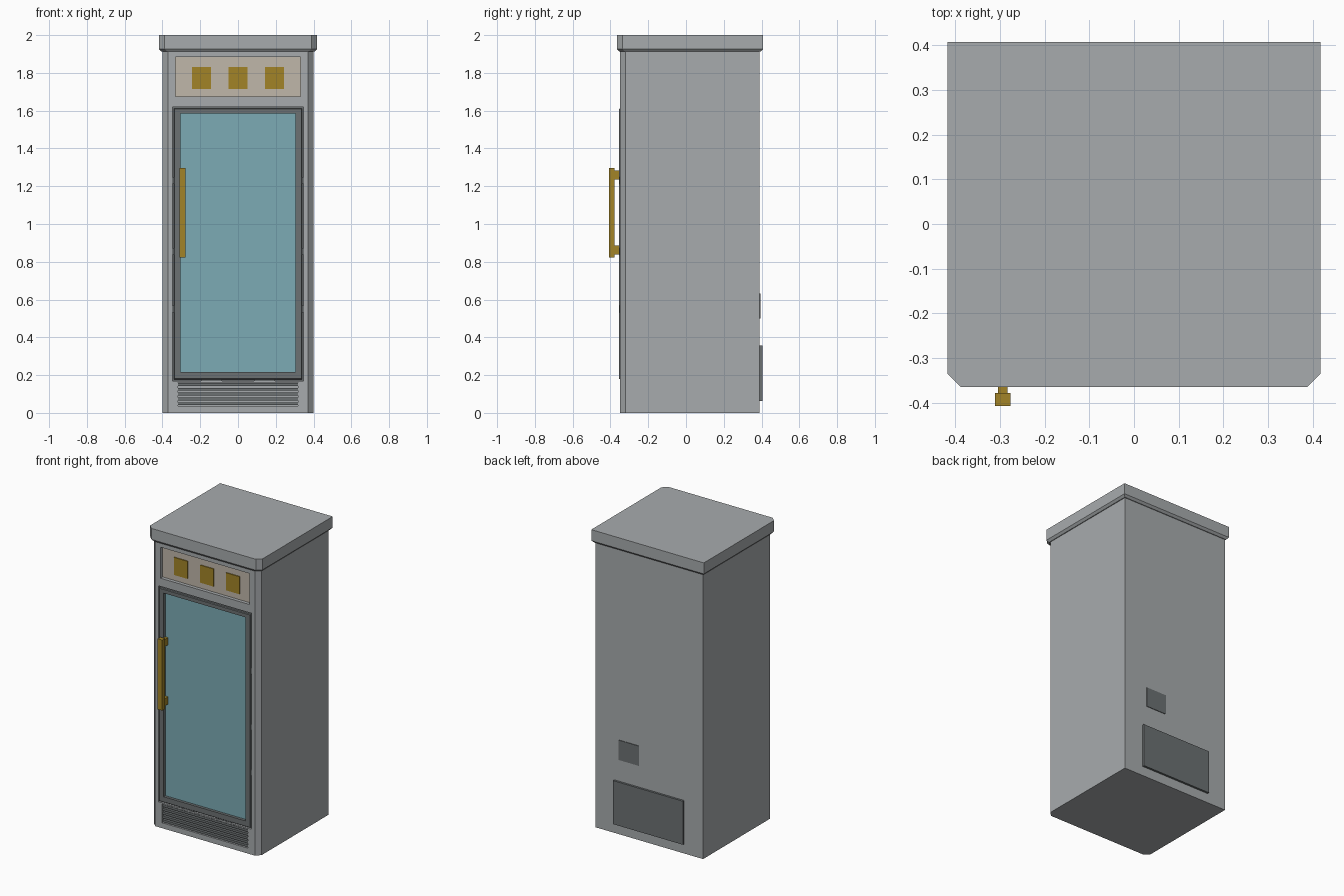
import bpy, bmesh

if "Cube" in bpy.data.objects:
    bpy.data.objects.remove(bpy.data.objects["Cube"])


def material(name, r, g, b):
    m = bpy.data.materials.new(name)
    m.diffuse_color = (r, g, b, 1)
    m.use_nodes = True
    m.node_tree.nodes["Principled BSDF"].inputs["Base Color"].default_value = m.diffuse_color
    return m


STEEL = material("steel_grey", 0.39, 0.41, 0.42)
DARK = material("dark_grey", 0.15, 0.165, 0.17)
GOLD = material("brass", 0.36, 0.23, 0.02)
BEIGE = material("beige", 0.53, 0.475, 0.40)
GLASS = material("glass_blue", 0.20, 0.41, 0.46)


def finish(name, bm, mat=None):
    bmesh.ops.recalc_face_normals(bm, faces=bm.faces)
    me = bpy.data.meshes.new(name)
    bm.to_mesh(me)
    bm.free()
    ob = bpy.data.objects.new(name, me)
    bpy.context.collection.objects.link(ob)
    if mat:
        me.materials.append(mat)
    return ob


def box(name, x, y, z, mat=STEEL):
    """Box from (min, max) pairs."""
    bm = bmesh.new()
    bmesh.ops.create_cube(bm, size=1)
    for v in bm.verts:
        v.co = [p[0] if c < 0 else p[1] for c, p in zip(v.co, (x, y, z))]
    return finish(name, bm, mat)


def plan(half, front, back, cut):
    """Rectangular outline with chamfered front corners."""
    return [(-half + cut, front), (half - cut, front), (half, front + cut),
            (half, back), (-half, back), (-half, front + cut)]


def loft(name, layers, mat=STEEL):
    """Stack outlines given as (z, points) into a closed solid."""
    bm = bmesh.new()
    rings = [[bm.verts.new((x, y, z)) for x, y in pts] for z, pts in layers]
    n = len(rings[0])
    for a, b in zip(rings, rings[1:]):
        for i in range(n):
            j = (i + 1) % n
            bm.faces.new((a[i], a[j], b[j], b[i]))
    bm.faces.new(rings[0])
    bm.faces.new(rings[-1])
    return finish(name, bm, mat)


def carve(ob, x, z, depth):
    """Recess cut into the front face of the cabinet."""
    cutter = box("recess_cutter", x, (-0.5, -0.35 + depth), z)
    cutter.hide_render = True
    mod = ob.modifiers.new("recess", 'BOOLEAN')
    mod.operation = 'DIFFERENCE'
    mod.solver = 'EXACT'
    mod.object = cutter
    bpy.context.view_layer.objects.active = ob
    bpy.ops.object.modifier_apply(modifier=mod.name)
    bpy.data.objects.remove(cutter)


# cabinet with recesses for sign, door and vent
body_plan = plan(0.40, -0.35, 0.39, 0.03)
cabinet = loft("cabinet", [(0, body_plan), (1.93, body_plan)])
carve(cabinet, (-0.332, 0.332), (1.675, 1.883), 0.03)
carve(cabinet, (-0.347, 0.347), (0.17, 1.62), 0.045)
carve(cabinet, (-0.318, 0.318), (0.036, 0.162), 0.025)

# top cap with a tapered lower edge
cap_plan = plan(0.418, -0.365, 0.408, 0.03)
loft("top_cap", [(1.912, plan(0.405, -0.354, 0.395, 0.03)),
                 (1.926, cap_plan), (2.0, cap_plan)])

# sign panel with three raised squares
box("sign_panel", (-0.332, 0.332), (-0.327, -0.315), (1.675, 1.883), BEIGE)
for i, cx in enumerate((-0.193, 0, 0.193)):
    box(f"sign_square_{i}", (cx - 0.05, cx + 0.05), (-0.333, -0.32),
        (1.714, 1.832), GOLD)

# gasket filling the gap behind the door
box("door_gasket", (-0.346, 0.346), (-0.322, -0.304), (0.171, 1.619), DARK)

# door frame: rectangular ring with a slim outer bevel
bm = bmesh.new()
rings = []
for w, z0, z1, y in ((0.340, 0.178, 1.612, -0.31), (0.340, 0.178, 1.612, -0.350),
                     (0.336, 0.182, 1.608, -0.355), (0.304, 0.217, 1.584, -0.355),
                     (0.304, 0.217, 1.584, -0.31)):
    rings.append([bm.verts.new(c) for c in
                  ((-w, y, z0), (w, y, z0), (w, y, z1), (-w, y, z1))])
for a, b in zip(rings, rings[1:] + rings[:1]):
    for i in range(4):
        j = (i + 1) % 4
        bm.faces.new((a[i], a[j], b[j], b[i]))
finish("door_frame", bm, DARK)
box("door_glass", (-0.305, 0.305), (-0.336, -0.315), (0.215, 1.586), GLASS)

# small latch blocks in the gap around the door
for s in (-1, 1):
    for i, cz in enumerate((0.55, 0.855, 1.23)):
        box(f"side_latch_{i}", sorted((s * 0.335, s * 0.350)),
            (-0.351, -0.31), (cz - 0.018, cz + 0.018), DARK)
    box("bottom_latch", sorted((s * 0.085, s * 0.195)),
        (-0.349, -0.31), (0.169, 0.182), DARK)

# handle: grip bar on two standoffs
box("handle_grip", (-0.311, -0.277), (-0.408, -0.379), (0.822, 1.296), GOLD)
for cz in (0.862, 1.260):
    box("handle_standoff", (-0.305, -0.283), (-0.385, -0.33),
        (cz - 0.024, cz + 0.024), GOLD)

# lower vent slats
for i in range(5):
    z = 0.041 + i * 0.0255
    box(f"vent_slat_{i}", (-0.318, 0.318), (-0.346, -0.32), (z, z + 0.015), DARK)

# rear service panels
box("rear_panel", (-0.26, 0.26), (0.38, 0.404), (0.064, 0.356), DARK)
box("rear_hatch", (0.075, 0.227), (0.38, 0.394), (0.50, 0.633), DARK)
